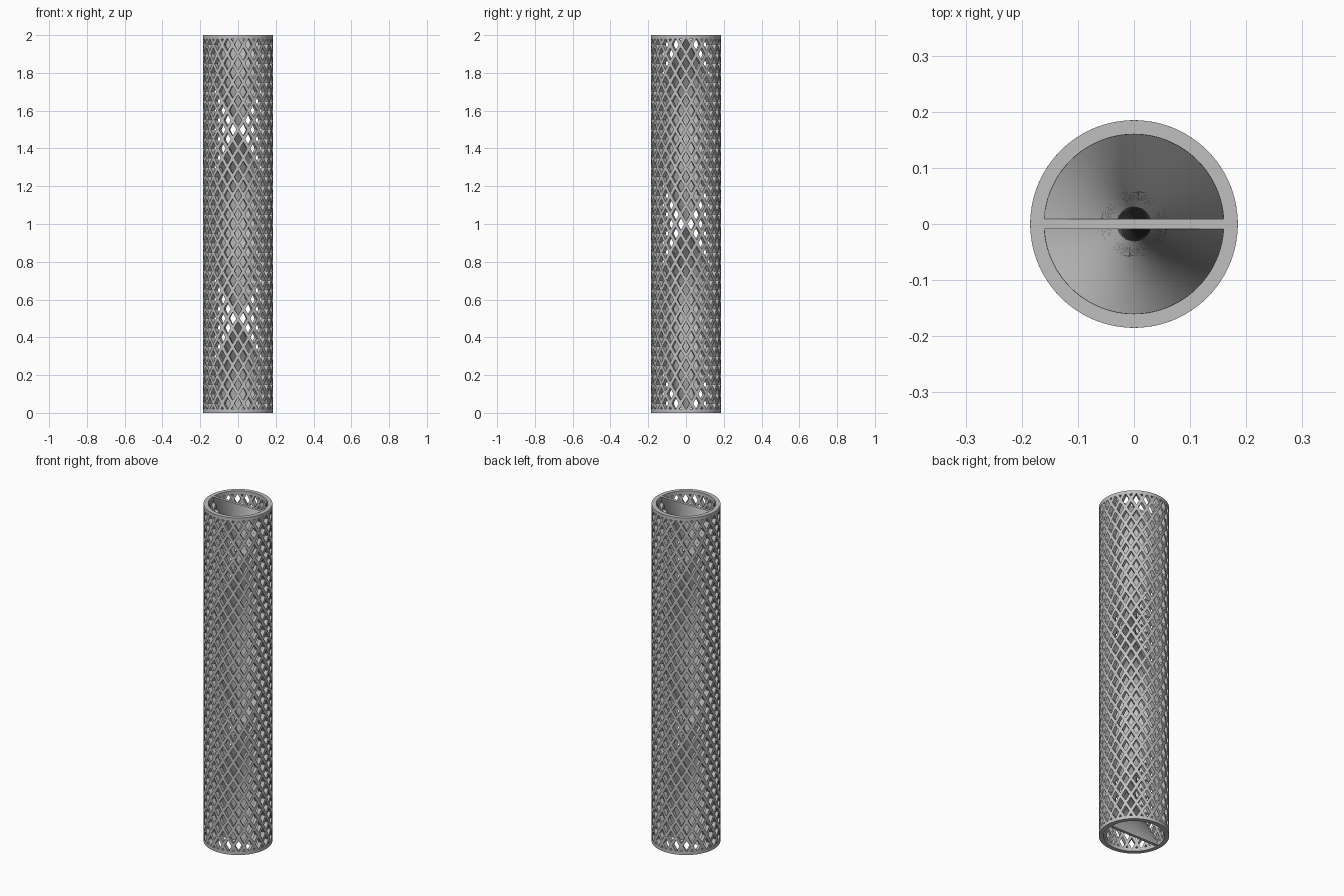
import bpy
import bmesh
from math import sin, cos, pi, radians

cube = bpy.data.objects.get("Cube")
if cube:
    bpy.data.objects.remove(cube, do_unlink=True)

HEIGHT = 2.0
OUTER, INNER = 0.185, 0.16
STRUTS = 20            # struts in each winding direction
STRUT_HALF = radians(2.9)
RIM = 0.02
PLATE_HALF = 0.0085

grey = bpy.data.materials.new("light_grey")
grey.use_nodes = True
colour = (0.52, 0.52, 0.52, 1)
grey.diffuse_color = colour
grey.node_tree.nodes["Principled BSDF"].inputs["Base Color"].default_value = colour


def finish(name, bm):
    """Turn a bmesh into a shaded object."""
    bmesh.ops.recalc_face_normals(bm, faces=bm.faces)
    mesh = bpy.data.meshes.new(name)
    bm.to_mesh(mesh)
    bm.free()
    mesh.materials.append(grey)
    obj = bpy.data.objects.new(name, mesh)
    bpy.context.collection.objects.link(obj)
    bpy.ops.object.select_all(action="DESELECT")
    obj.select_set(True)
    bpy.context.view_layer.objects.active = obj
    bpy.ops.object.shade_smooth_by_angle(angle=radians(35))


def bridge(bm, a, b):
    """Join two loops of equal length with quads."""
    n = len(a)
    for i in range(n):
        bm.faces.new((a[i], a[(i + 1) % n], b[(i + 1) % n], b[i]))


def twist_extrude(bm, section, start, turns, z0, z1, steps):
    """Raise a flat section from z0 to z1, turning it with height."""
    loops = []
    for s in range(steps + 1):
        z = z0 + (z1 - z0) * s / steps
        a = start + turns * 2 * pi * z / HEIGHT
        loops.append([bm.verts.new((x * cos(a) - y * sin(a),
                                    x * sin(a) + y * cos(a), z))
                      for x, y in section])
    for low, high in zip(loops, loops[1:]):
        bridge(bm, low, high)
    bm.faces.new(loops[0])
    bm.faces.new(loops[-1])


# Lattice wall: two opposite families of helical struts
strut = [(r * cos(a), r * sin(a)) for r, a in (
    (INNER, -STRUT_HALF), (OUTER, -STRUT_HALF),
    (OUTER, STRUT_HALF), (INNER, STRUT_HALF))]
for name, turns in (("right_hand_struts", 1), ("left_hand_struts", -1)):
    bm = bmesh.new()
    for k in range(STRUTS):
        twist_extrude(bm, strut, 2 * pi * k / STRUTS, turns,
                      RIM / 2, HEIGHT - RIM / 2, 120)
    finish(name, bm)

# Solid rims at both ends
for name, z in (("bottom_rim", 0), ("top_rim", HEIGHT - RIM)):
    bm = bmesh.new()
    profile = ((INNER, z), (OUTER, z), (OUTER, z + RIM), (INNER, z + RIM))
    count = 120
    rings = [[bm.verts.new((r * cos(2 * pi * i / count),
                            r * sin(2 * pi * i / count), h))
              for r, h in profile] for i in range(count)]
    for i in range(count):
        bridge(bm, rings[i - 1], rings[i])
    finish(name, bm)

# Twisted dividing plate, one full turn, split across its width
bm = bmesh.new()
cuts = 8
reach = INNER + 0.001
xs = [-reach + 2 * reach * i / cuts for i in range(cuts + 1)]
plate = [(x, -PLATE_HALF) for x in xs] + [(x, PLATE_HALF) for x in reversed(xs)]
twist_extrude(bm, plate, 0, 1, 0, HEIGHT, 200)
finish("twisted_plate", bm)
